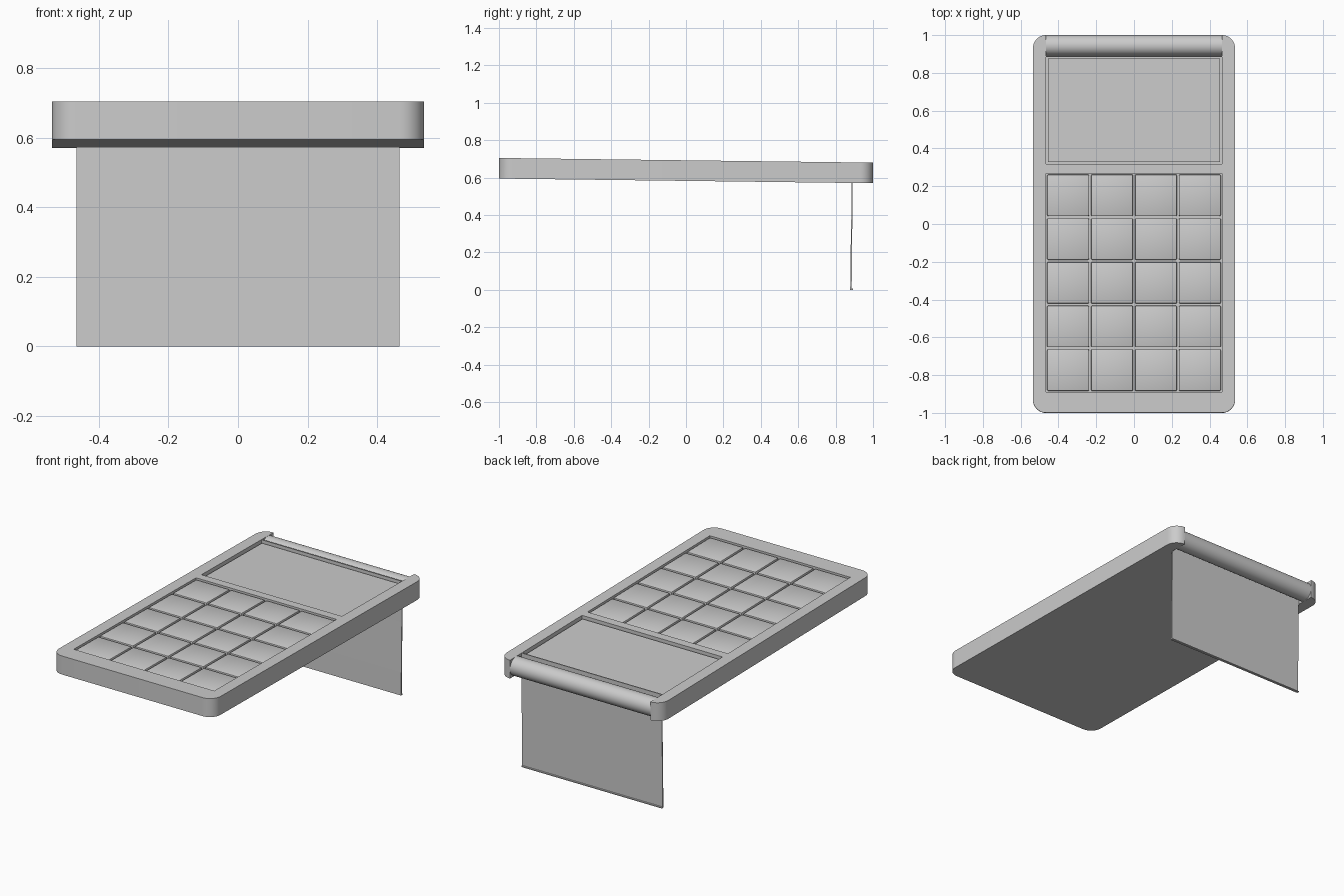
import bpy, bmesh, math
from mathutils import Matrix

if "Cube" in bpy.data.objects:
    bpy.data.objects.remove(bpy.data.objects["Cube"])

# The case slopes gently down toward the back
TILT = Matrix.Translation((0, 0, 0.6375)) @ Matrix.Rotation(-0.0125, 4, 'X')
HX, T, R = 0.535, 0.055, 0.07        # half width, half thickness, corner radius
IN = 0.465                           # half width of recesses and roller


def finish(name, bm, matrix=TILT):
    bmesh.ops.recalc_face_normals(bm, faces=bm.faces)
    bm.transform(matrix)
    mesh = bpy.data.meshes.new(name)
    bm.to_mesh(mesh)
    bm.free()
    obj = bpy.data.objects.new(name, mesh)
    bpy.context.collection.objects.link(obj)
    return obj


def box(name, x0, x1, y0, y1, z0, z1, bevel=0, matrix=TILT):
    bm = bmesh.new()
    bmesh.ops.create_cube(bm, size=1)
    for v in bm.verts:
        v.co = ((x0 + x1) / 2 + v.co.x * (x1 - x0),
                (y0 + y1) / 2 + v.co.y * (y1 - y0),
                (z0 + z1) / 2 + v.co.z * (z1 - z0))
    if bevel:
        bmesh.ops.bevel(bm, geom=bm.edges[:], offset=bevel, segments=2,
                        profile=0.5, affect='EDGES')
    return finish(name, bm, matrix)


def smooth(obj, angle=35):
    bpy.ops.object.select_all(action='DESELECT')
    obj.select_set(True)
    bpy.context.view_layer.objects.active = obj
    bpy.ops.object.shade_smooth_by_angle(angle=math.radians(angle))


# Case: rounded outline with an open notch at the back for the roller
def corner(cx, cy, start):
    return [(cx + R * math.cos(math.radians(start + 90 * i / 10)),
             cy + R * math.sin(math.radians(start + 90 * i / 10)))
            for i in range(11)]


right = corner(HX - R, -1 + R, -90) + corner(HX - R, 1 - R, 0) + [(IN, 0.89)]
outline = right + [(-x, y) for x, y in reversed(right)]
bm = bmesh.new()
face = bm.faces.new([bm.verts.new((x, y, -T)) for x, y in outline])
top = bmesh.ops.extrude_face_region(bm, geom=[face])["geom"]
bmesh.ops.translate(bm, vec=(0, 0, 2 * T),
                    verts=[e for e in top if isinstance(e, bmesh.types.BMVert)])
bmesh.ops.remove_doubles(bm, verts=bm.verts, dist=1e-5)
case = finish("case", bm)

# Screen and keypad recesses
PIT = T - 0.025
for name, y0, y1 in (("screen_cutter", 0.318, 0.884), ("keypad_cutter", -0.89, 0.267)):
    cutter = box(name, -IN, IN, y0, y1, PIT, T + 0.05)
    cutter.hide_render = True
    mod = case.modifiers.new(name, 'BOOLEAN')
    mod.operation, mod.solver, mod.object = 'DIFFERENCE', 'EXACT', cutter
    bpy.context.view_layer.objects.active = case
    bpy.ops.object.modifier_apply(modifier=name)
    bpy.data.objects.remove(cutter)
smooth(case)

# Display panel inside its recess
box("screen", -0.455, 0.455, 0.328, 0.876, PIT - 0.005, T - 0.015)

# Grid of blank keys
PX, PY = 2 * IN / 4, 1.157 / 5
for row in range(5):
    for col in range(4):
        x, y = -IN + PX * (col + 0.5), 0.267 - PY * (row + 0.5)
        key = box(f"key_{row}_{col}", x - 0.111, x + 0.111, y - 0.11, y + 0.11,
                  PIT - 0.01, T - 0.006, bevel=0.006)
        smooth(key)

# Paper roller in the notch
bm = bmesh.new()
bmesh.ops.create_cone(bm, cap_ends=True, segments=48, radius1=T, radius2=T, depth=2 * IN)
bm.transform(Matrix.Translation((0, 0.945, 0)) @ Matrix.Rotation(math.pi / 2, 4, 'Y'))
smooth(finish("paper_roller", bm))

# Paper sheet hanging down to the ground, with a small lip at the end
profile = [(0.886, 0.63), (0.884, 0.4), (0.880, 0.2), (0.878, 0.0), (0.892, 0.0),
           (0.892, 0.006), (0.886, 0.008), (0.887, 0.2), (0.890, 0.4), (0.892, 0.63)]
bm = bmesh.new()
face = bm.faces.new([bm.verts.new((-IN, y, z)) for y, z in profile])
side = bmesh.ops.extrude_face_region(bm, geom=[face])["geom"]
bmesh.ops.translate(bm, vec=(2 * IN, 0, 0),
                    verts=[e for e in side if isinstance(e, bmesh.types.BMVert)])
smooth(finish("paper_sheet", bm, Matrix.Identity(4)))
